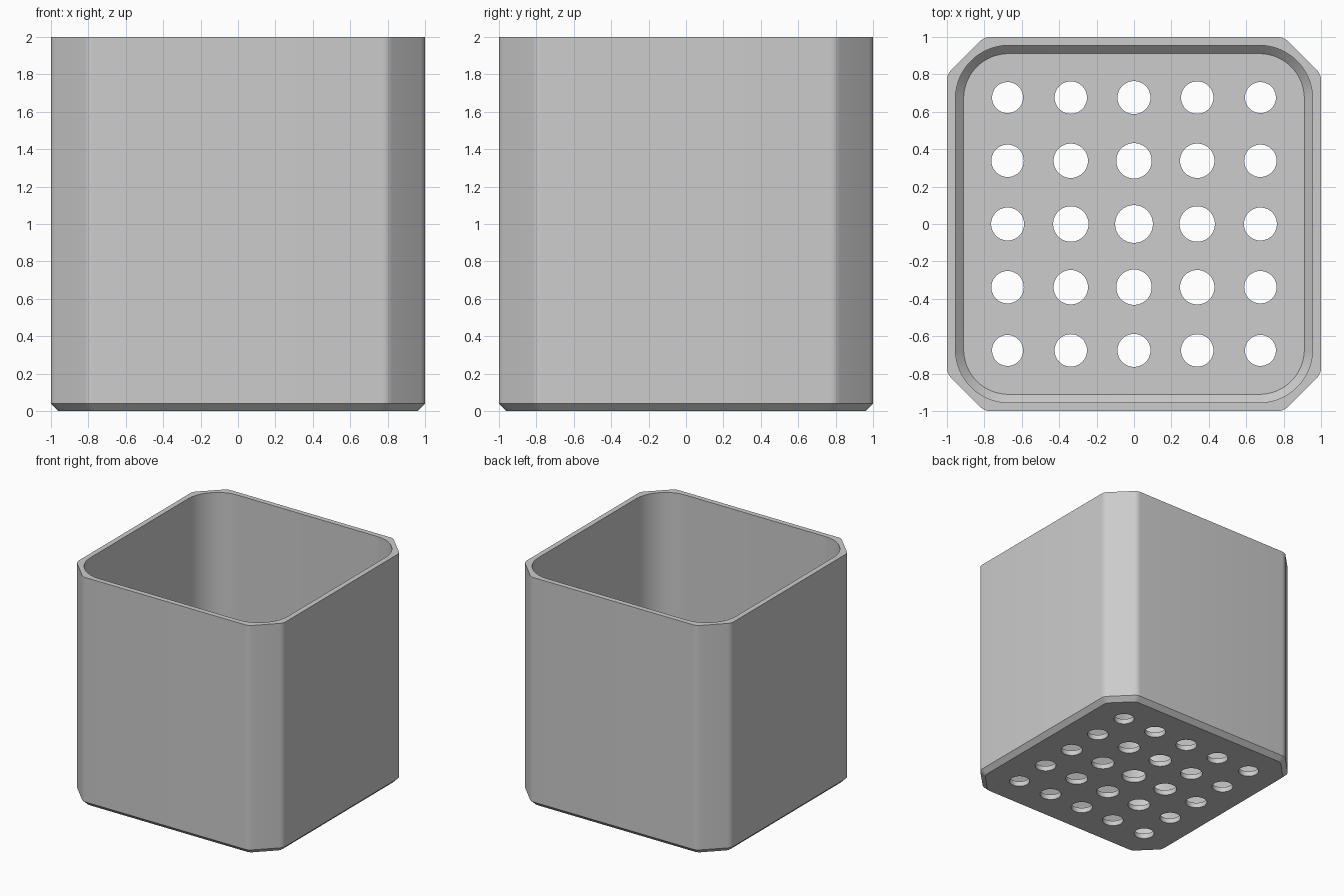
import bpy, bmesh, math

if "Cube" in bpy.data.objects:
    bpy.data.objects.remove(bpy.data.objects["Cube"])


def rounded_outline(corners, cut, segments):
    """Closed polygon with every corner filleted; cut = tangent length."""
    pts = []
    n = len(corners)
    for i, (cx, cy) in enumerate(corners):
        ends = []
        for qx, qy in (corners[i - 1], corners[(i + 1) % n]):
            d = math.hypot(qx - cx, qy - cy)
            ends.append(((qx - cx) / d, (qy - cy) / d))
        (ax, ay), (bx, by) = ends
        half = math.acos(ax * bx + ay * by) / 2
        r = cut * math.tan(half)
        mx, my = ax + bx, ay + by
        m = math.hypot(mx, my)
        dist = r / math.sin(half)
        ox, oy = cx + mx / m * dist, cy + my / m * dist
        a0 = math.atan2(cy + ay * cut - oy, cx + ax * cut - ox)
        sweep = math.pi - 2 * half
        for k in range(segments + 1):
            a = a0 + sweep * k / segments
            pts.append((ox + r * math.cos(a), oy + r * math.sin(a)))
    return pts


def octagon(half, side):
    s, h = side, half
    return [(h, -s), (h, s), (s, h), (-s, h), (-h, s), (-h, -s), (-s, -h), (s, -h)]


def square(h):
    return [(h, -h), (h, h), (-h, h), (-h, -h)]


bm = bmesh.new()


def ring(pts, z):
    verts = [bm.verts.new((x, y, z)) for x, y in pts]
    edges = [bm.edges.new((verts[i - 1], verts[i])) for i in range(len(verts))]
    return verts, edges


def wall(a, b):
    for i in range(len(a[0])):
        bm.faces.new((a[0][i - 1], a[0][i], b[0][i], b[0][i - 1]))


def fill(rings, up):
    edges = [e for r in rings for e in r[1]]
    bmesh.ops.triangle_fill(bm, edges=edges, use_beauty=True, normal=(0, 0, up))


TOP, BEVEL, FLOOR = 2.0, 0.04, 0.045

# Outer shell: chamfered square with a bevelled foot
outer = rounded_outline(octagon(1.0, 0.8), 0.03, 5)
foot_pts = rounded_outline(octagon(1.0 - BEVEL, 0.8 - BEVEL * math.tan(math.pi / 8)), 0.025, 5)
foot, low, rim = ring(foot_pts, 0), ring(outer, BEVEL), ring(outer, TOP)
wall(foot, low)
wall(low, rim)

# Inner cavity: rounded square with a bevel around the floor
cavity = rounded_outline(square(0.955), 0.285, 16)
floor_pts = rounded_outline(square(0.911), 0.241, 16)
lip, inner_low, floor = ring(cavity, TOP), ring(cavity, FLOOR + 0.044), ring(floor_pts, FLOOR)
wall(lip, inner_low)
wall(inner_low, floor)

# Drain holes, shrinking away from the centre
bottoms, tops = [], []
for i in range(-2, 3):
    for j in range(-2, 3):
        x, y = i * 0.338, j * 0.338
        r = 0.101 - 0.019 * math.hypot(x, y)
        pts = [(x + r * math.cos(math.tau * k / 40), y + r * math.sin(math.tau * k / 40))
               for k in range(40)]
        b, t = ring(pts, 0), ring(pts, FLOOR)
        wall(b, t)
        bottoms.append(b)
        tops.append(t)

# Flat faces: rim, floor and underside
fill([rim, lip], 1)
fill([floor] + tops, 1)
fill([foot] + bottoms, -1)
bmesh.ops.recalc_face_normals(bm, faces=bm.faces[:])

mesh = bpy.data.meshes.new("planter_box")
bm.to_mesh(mesh)
bm.free()
box = bpy.data.objects.new("planter_box", mesh)
bpy.context.collection.objects.link(box)

grey = bpy.data.materials.new("light_grey")
grey.diffuse_color = (0.604, 0.604, 0.604, 1)
grey.use_nodes = True
grey.node_tree.nodes["Principled BSDF"].inputs["Base Color"].default_value = grey.diffuse_color
mesh.materials.append(grey)

bpy.context.view_layer.objects.active = box
box.select_set(True)
bpy.ops.object.shade_smooth_by_angle(angle=math.radians(30))
